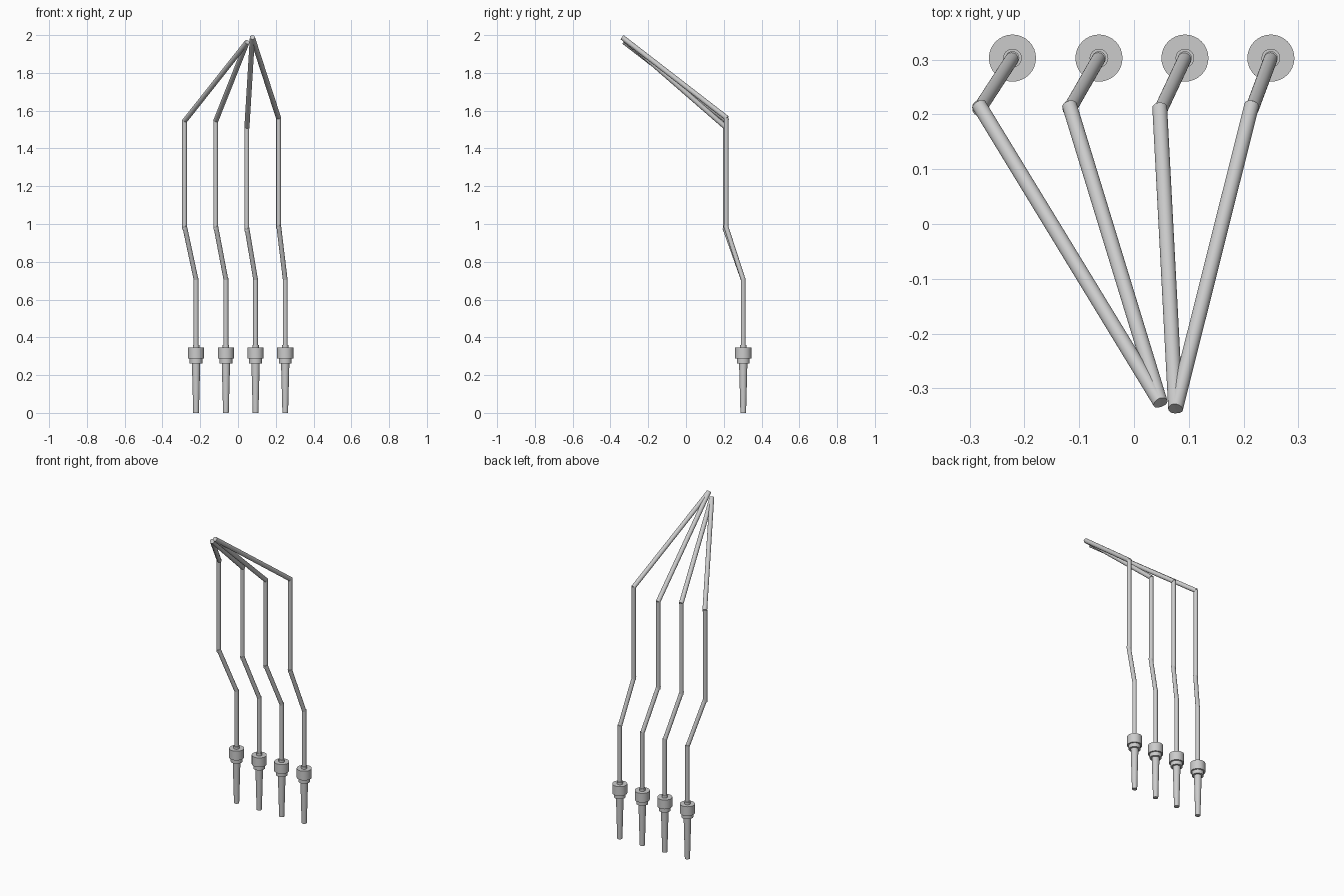
import bpy, bmesh, math
from mathutils import Vector

if "Cube" in bpy.data.objects:
    bpy.data.objects.remove(bpy.data.objects["Cube"])

grey = bpy.data.materials.new("light grey metal")
grey.use_nodes = True
colour = (0.6, 0.6, 0.6, 1)
grey.diffuse_color = colour
grey.node_tree.nodes["Principled BSDF"].inputs["Base Color"].default_value = colour


def finish(obj):
    obj.data.materials.append(grey)
    bpy.ops.object.select_all(action='DESELECT')
    obj.select_set(True)
    bpy.context.view_layer.objects.active = obj
    bpy.ops.object.shade_smooth_by_angle(angle=math.radians(35))


def rod(name, start, end, radius):
    """Flat-ended round bar between two points."""
    a, b = Vector(start), Vector(end)
    bpy.ops.mesh.primitive_cylinder_add(vertices=32, radius=radius,
                                        depth=(b - a).length, location=(a + b) / 2)
    obj = bpy.context.object
    obj.name = name
    obj.rotation_euler = (b - a).to_track_quat('Z', 'Y').to_euler()
    finish(obj)


def lathe(name, profile, x, y):
    """Closed solid turned from (radius, height) points."""
    bm = bmesh.new()
    verts = [bm.verts.new((r, 0, z)) for r, z in profile]
    edges = [bm.edges.new(pair) for pair in zip(verts, verts[1:])]
    bmesh.ops.spin(bm, geom=verts + edges, cent=(0, 0, 0), axis=(0, 0, 1),
                   angle=math.tau, steps=32)
    bmesh.ops.remove_doubles(bm, verts=bm.verts, dist=1e-5)
    bmesh.ops.recalc_face_normals(bm, faces=bm.faces)
    mesh = bpy.data.meshes.new(name)
    bm.to_mesh(mesh)
    bm.free()
    obj = bpy.data.objects.new(name, mesh)
    obj.location = (x, y, 0)
    bpy.context.collection.objects.link(obj)
    finish(obj)


# Tapered tip, collar, wide nut and small neck
NOZZLE = [(0, 0), (0.015, 0), (0.022, 0.262), (0.034, 0.262), (0.034, 0.287),
          (0.043, 0.287), (0.043, 0.345), (0.017, 0.345), (0.017, 0.36), (0, 0.36)]
BACK_Y, R = 0.303, 0.0125
LEFT_TIP, RIGHT_TIP = (0.076, -0.337, 1.988), (0.048, -0.326, 1.963)

# nozzle x, upper pipe x, upper pipe y, bend height, elbow height, tip
lines = [(-0.222, -0.283, 0.213, 0.98, 1.545, RIGHT_TIP),
         (-0.064, -0.118, 0.213, 0.98, 1.545, RIGHT_TIP),
         (0.093, 0.047, 0.209, 0.97, 1.51, LEFT_TIP),
         (0.250, 0.215, 0.213, 0.985, 1.56, LEFT_TIP)]

for i, (x, ux, uy, bend, elbow, tip) in enumerate(lines, 1):
    lathe(f"nozzle_{i}", NOZZLE, x, BACK_Y)
    rod(f"lower_pipe_{i}", (x, BACK_Y, 0.35), (x, BACK_Y, 0.715), R)
    rod(f"offset_pipe_{i}", (x, BACK_Y, 0.705), (ux, uy - 0.004, bend + 0.01), R)
    rod(f"upper_pipe_{i}", (ux, uy, bend - 0.01), (ux, uy, elbow + 0.005), R)
    rod(f"feed_pipe_{i}", (ux, uy + 0.004, elbow), tip, 0.0135)
